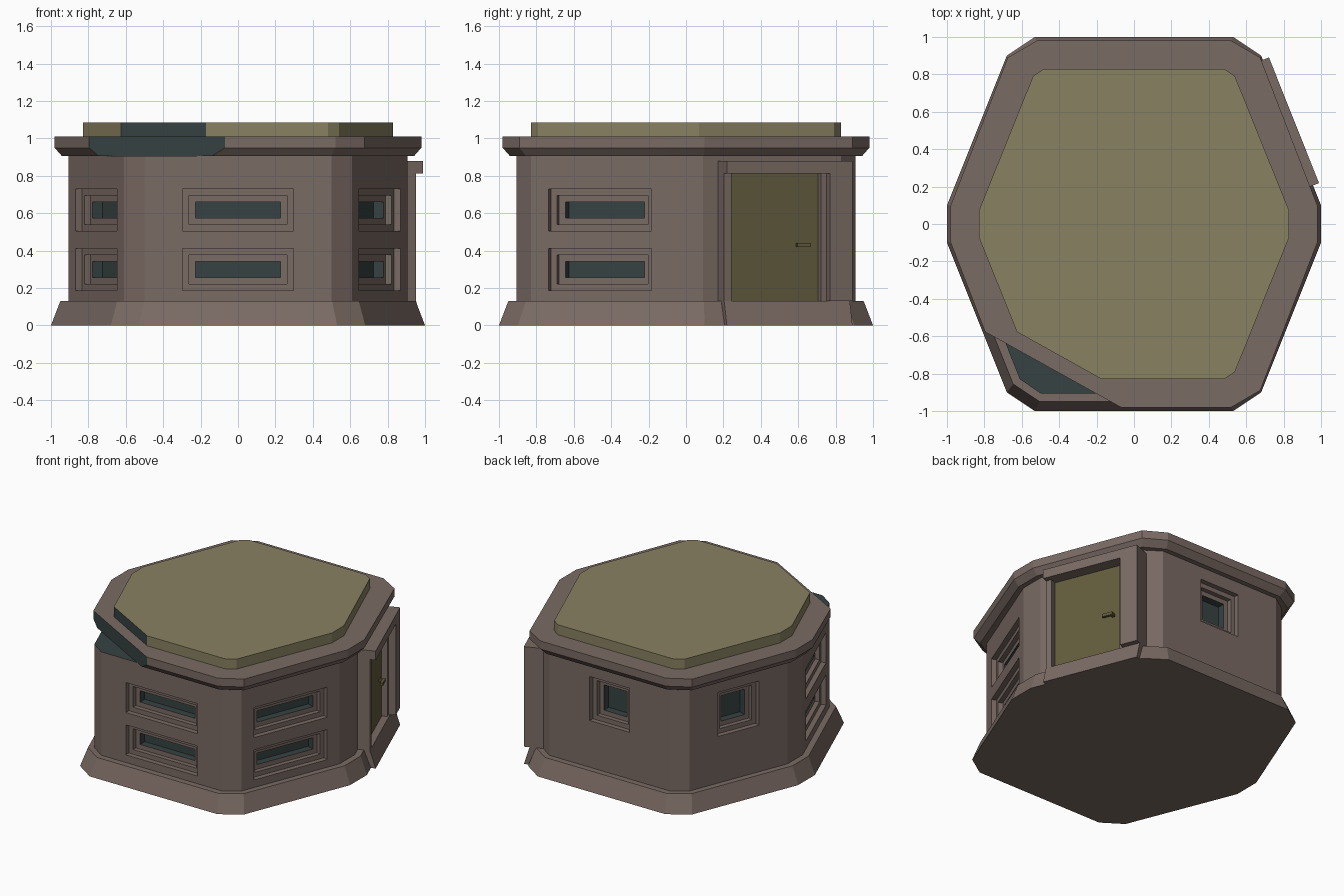
import bpy, bmesh
from mathutils import Vector, Matrix

if "Cube" in bpy.data.objects:
    bpy.data.objects.remove(bpy.data.objects["Cube"], do_unlink=True)


def material(name, rgb):
    m = bpy.data.materials.new(name)
    m.use_nodes = True
    m.diffuse_color = (*rgb, 1)
    m.node_tree.nodes["Principled BSDF"].inputs["Base Color"].default_value = (*rgb, 1)
    return m


BROWN = material("brown concrete", (0.195, 0.145, 0.127))
GLASS = material("dark glass", (0.038, 0.055, 0.055))
OLIVE = material("olive roof", (0.25, 0.22, 0.12))
DOOR = material("dark olive door", (0.125, 0.108, 0.046))


def loft(bm, rings, dark_from=None):
    """Skin closed rings in order and cap both ends; late bands get slot 1."""
    loops = [[bm.verts.new(p) for p in ring] for ring in rings]
    n = len(loops[0])
    for k, (a, b) in enumerate(zip(loops, loops[1:])):
        for i in range(n):
            f = bm.faces.new((a[i], a[(i + 1) % n], b[(i + 1) % n], b[i]))
            f.material_index = int(dark_from is not None and k >= dark_from)
    bm.faces.new(loops[0][::-1])
    f = bm.faces.new(loops[-1])
    f.material_index = int(dark_from is not None)


def finish(name, bm, *mats):
    bmesh.ops.recalc_face_normals(bm, faces=bm.faces)
    mesh = bpy.data.meshes.new(name)
    bm.to_mesh(mesh)
    bm.free()
    for m in mats:
        mesh.materials.append(m)
    obj = bpy.data.objects.new(name, mesh)
    bpy.context.collection.objects.link(obj)
    return obj


def outline(corners, z, scale=1.0):
    """Hexagon with clipped corners, mirrored from one quarter."""
    q = [(x * scale, y * scale) for x, y in corners]
    half = q + [(-x, y) for x, y in q[::-1]]
    full = half + [(-x, -y) for x, y in half]
    return [Vector((x, y, z)) for x, y in full]


def cut_corner(bm, p, q):
    """Slice off the front corner along p-q and fill the cut with slot 1."""
    p, q = Vector((*p, 0)), Vector((*q, 0))
    no = (q - p).cross(Vector((0, 0, 1))).normalized()
    if no.y > 0:
        no.negate()
    cut = bmesh.ops.bisect_plane(bm, geom=bm.verts[:] + bm.edges[:] + bm.faces[:],
                                 plane_co=p, plane_no=no, clear_outer=True)
    edges = [e for e in cut["geom_cut"] if isinstance(e, bmesh.types.BMEdge)]
    for f in bmesh.ops.contextual_create(bm, geom=edges)["faces"]:
        f.material_index = 1


BASE = [(1, 0.1), (0.68, 0.9), (0.53, 1)]
WALL = [(0.905, 0.09), (0.61, 0.83), (0.5, 0.905)]
ROOF = [(0.98, 0.1), (0.675, 0.89), (0.52, 0.98)]
PLATE = [(0.83, 0.07), (0.54, 0.79), (0.48, 0.83)]

# Sloping base
bm = bmesh.new()
loft(bm, [outline(BASE, 0), outline(BASE, 0.13, 0.95)])
finish("base", bm, BROWN)

# Walls, with a dark top that shows at the cut corner
bm = bmesh.new()
loft(bm, [outline(WALL, 0.1), outline(WALL, 0.905)])
for f in bm.faces:
    f.material_index = int(f.normal.z > 0.5 or f.calc_center_median().z > 0.9)
walls = finish("walls", bm, BROWN, GLASS)

# Roof slab and raised roof plate, both clipped at the front corner
bm = bmesh.new()
loft(bm, [outline(ROOF, 0.905, 0.96), outline(ROOF, 0.95), outline(ROOF, 1.01)])
cut_corner(bm, (-0.79, -0.58), (-0.07, -0.98))
finish("roof_slab", bm, BROWN, GLASS)

bm = bmesh.new()
loft(bm, [outline(PLATE, 1.0), outline(PLATE, 1.085)])
cut_corner(bm, (-0.62, -0.58), (-0.19, -0.82))
finish("roof_plate", bm, OLIVE, GLASS)


# Stepped window recesses cut into the walls
def frame(centre, normal):
    n = Vector((*normal, 0)).normalized()
    up = Vector((0, 0, 1))
    m = Matrix((up.cross(n), up, n)).transposed().to_4x4()
    m.translation = Vector((*centre, 0))
    return m


def rect(m, w, h, z, depth):
    return [m @ Vector((sx * w / 2, z + sy * h / 2, depth))
            for sx, sy in ((-1, -1), (1, -1), (1, 1), (-1, 1))]


def window(bm, m, w, h, z):
    steps = [(0, 0.03), (0, -0.037), (0.07, -0.037), (0.07, -0.07),
             (0.14, -0.07), (0.14, -0.125)]
    loft(bm, [rect(m, w - s, h - s, z, d) for s, d in steps], dark_from=4)


SIDE_C, SIDE_N = (0.7575, 0.46), (0.74, 0.295)
bm = bmesh.new()
for sx in (-1, 0, 1):
    if sx:
        m = frame((sx * SIDE_C[0], -SIDE_C[1]), (sx * SIDE_N[0], -SIDE_N[1]))
    else:
        m = frame((0, -0.905), (0, -1))
    for z in (0.3, 0.6175):
        window(bm, m, 0.595, 0.225, z)
window(bm, frame((0, 0.905), (0, 1)), 0.33, 0.33, 0.645)
window(bm, frame((-SIDE_C[0], SIDE_C[1]), (-SIDE_N[0], SIDE_N[1])), 0.33, 0.33, 0.645)
cutter = finish("window_cutter", bm, BROWN, GLASS)
cutter.hide_render = True
mod = walls.modifiers.new("windows", "BOOLEAN")
mod.operation, mod.solver, mod.object = "DIFFERENCE", "EXACT", cutter
bpy.context.view_layer.objects.active = walls
bpy.ops.object.modifier_apply(modifier=mod.name)
bpy.data.objects.remove(cutter, do_unlink=True)

# Doorway on the rear left face: along the wall, up, and outward from the centre
DOORWAY = frame((0, 0), SIDE_N)


def slab(name, mat, along, height, d_low, d_high=None, back=0.8):
    """Block against the wall; its front may lean from d_low to d_high."""
    bm = bmesh.new()
    rings = []
    for z, d in zip(height, (d_low, d_high or d_low)):
        rings.append([DOORWAY @ Vector((s, z, t)) for s, t in
                      ((along[0], back), (along[1], back), (along[1], d), (along[0], d))])
    loft(bm, rings)
    return finish(name, bm, mat)


LEFT, RIGHT, TOP = -0.163, 0.56, 0.812
slab("door_step", BROWN, (LEFT, RIGHT), (0, 0.13), 1.0, 0.96)
slab("door_lintel", BROWN, (LEFT, RIGHT), (TOP, 0.88), 1.0)
slab("door_wide_post", BROWN, (0.43, RIGHT), (0.13, TOP), 1.0)
slab("door_thin_post", BROWN, (LEFT, -0.12), (0.13, TOP), 0.96)
slab("door_inner_post", BROWN, (0.397, 0.43), (0.13, TOP), 0.95)
slab("door_panel", DOOR, (-0.12, 0.397), (0.13, TOP), 0.91)
slab("door_handle", DOOR, (0.262, 0.342), (0.42, 0.442), 0.95, back=0.93)
slab("door_handle_stem", DOOR, (0.322, 0.342), (0.42, 0.442), 0.935, back=0.9)
